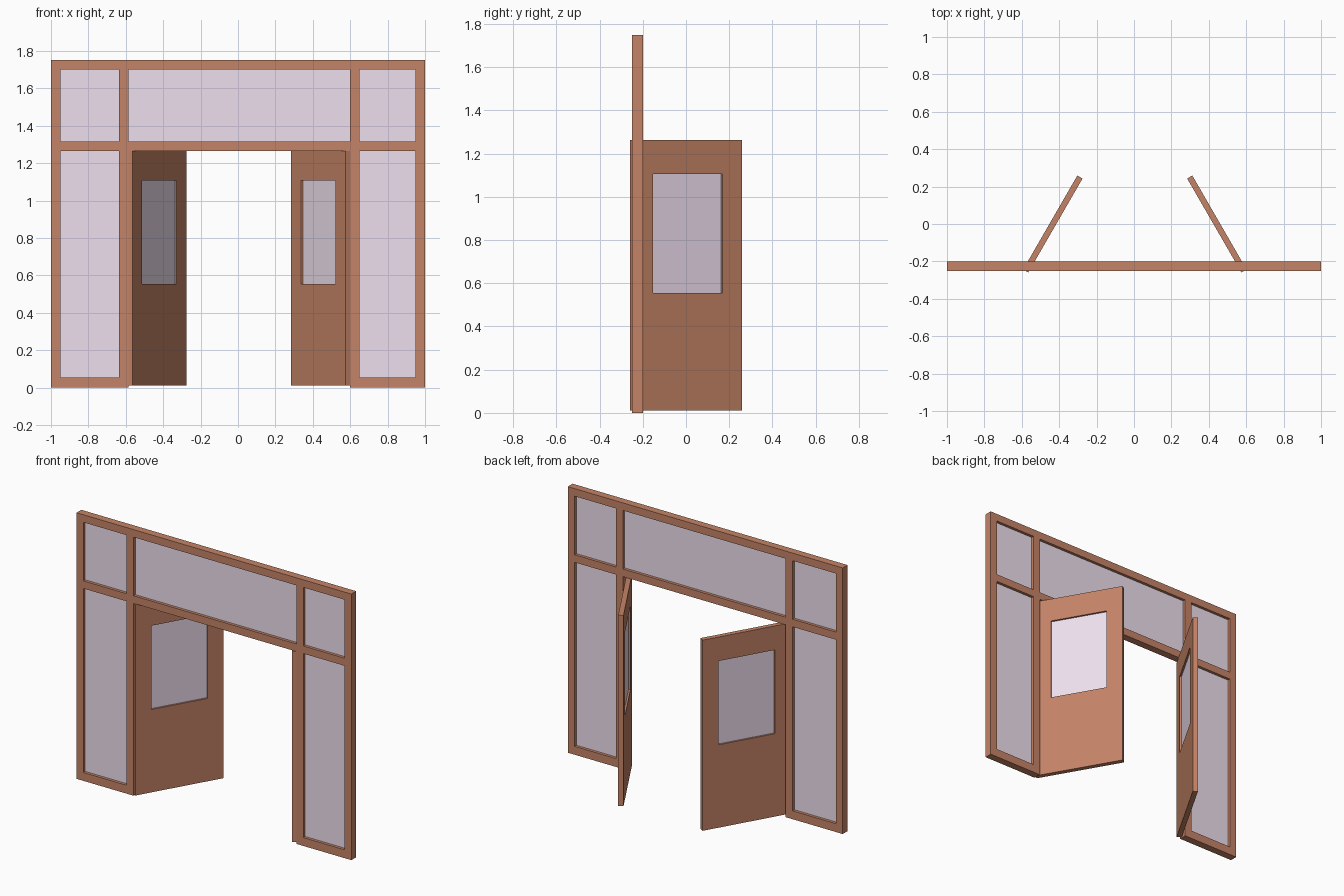
import bpy, bmesh, math
from mathutils import Matrix

if "Cube" in bpy.data.objects:
    bpy.data.objects.remove(bpy.data.objects["Cube"])


def material(name, color):
    m = bpy.data.materials.new(name)
    m.diffuse_color = color
    m.use_nodes = True
    m.node_tree.nodes["Principled BSDF"].inputs["Base Color"].default_value = m.diffuse_color
    return m


WOOD = material("wood", (0.56, 0.23, 0.135, 1))
GLASS = material("glass", (0.86, 0.74, 0.86, 1))


def panel(name, xs, zs, holes, thick, mat, place):
    """Slab in the XZ plane made from a grid of cells, leaving the holes open."""
    bm = bmesh.new()
    v = [[bm.verts.new((x, -thick / 2, z)) for z in zs] for x in xs]
    for i in range(len(xs) - 1):
        for j in range(len(zs) - 1):
            if (i, j) not in holes:
                bm.faces.new((v[i][j], v[i + 1][j], v[i + 1][j + 1], v[i][j + 1]))
    bmesh.ops.delete(bm, geom=[p for p in bm.verts if not p.link_faces], context='VERTS')
    ext = bmesh.ops.extrude_face_region(bm, geom=bm.faces[:], use_keep_orig=True)
    new = [g for g in ext["geom"] if isinstance(g, bmesh.types.BMVert)]
    bmesh.ops.translate(bm, verts=new, vec=(0, thick, 0))
    bmesh.ops.recalc_face_normals(bm, faces=bm.faces[:])
    me = bpy.data.meshes.new(name)
    bm.to_mesh(me)
    bm.free()
    me.materials.append(mat)
    ob = bpy.data.objects.new(name, me)
    ob.matrix_world = place
    bpy.context.collection.objects.link(ob)
    return ob


# Storefront frame with sidelights, transom and door opening
wall = Matrix.Translation((0, -0.225, 0))
xs = [-1, -0.95, -0.635, -0.585, 0.6, 0.65, 0.95, 1]
zs = [0, 0.055, 1.265, 1.315, 1.70, 1.75]
panes = [(1, 1), (1, 3), (3, 3), (5, 1), (5, 3)]
panel("frame", xs, zs, panes + [(3, 0), (3, 1)], 0.05, WOOD, wall)

# Fixed glass panes
for i, j in panes:
    panel("frame_glass", xs[i:i + 2], zs[j:j + 2], [], 0.012, GLASS, wall)

# Two doors swung open inwards, each with a window
dx = [-0.29, -0.185, 0.185, 0.29]
dz = [0.01, 0.555, 1.106, 1.264]
for side, cx, angle in (("left", -0.434, 60), ("right", 0.443, 120)):
    place = Matrix.Translation((cx, 0, 0)) @ Matrix.Rotation(math.radians(angle), 4, 'Z')
    panel(side + "_door", dx, dz, [(1, 1)], 0.032, WOOD, place)
    panel(side + "_door_glass", dx[1:3], dz[1:3], [], 0.008, GLASS, place)
